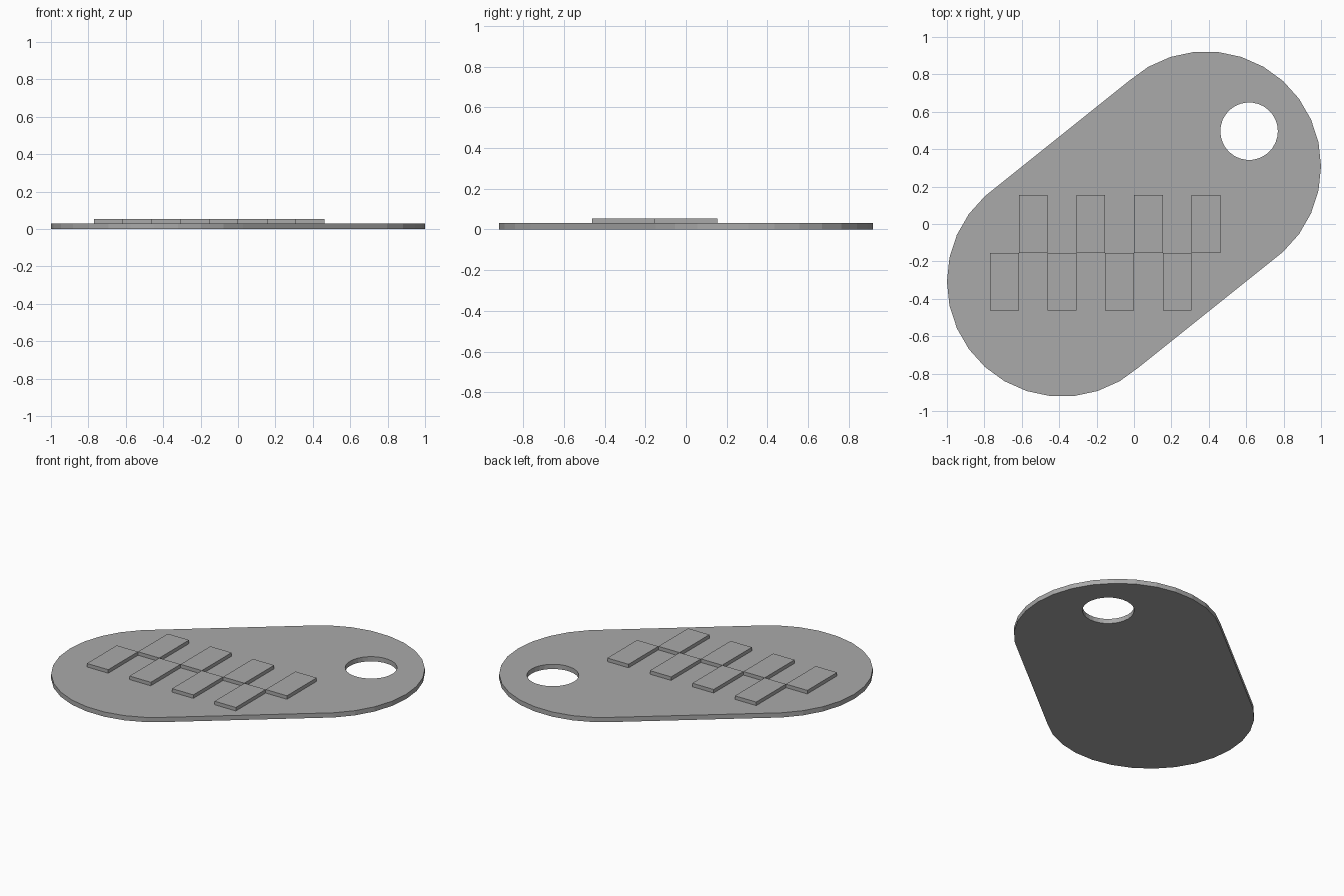
import bpy
import bmesh
from math import cos, sin, radians

if "Cube" in bpy.data.objects:
    bpy.data.objects.remove(bpy.data.objects["Cube"])

U = 2 / 26            # layout unit
PLATE_H = 0.4 * U
TILE_H = 0.3 * U

gray = bpy.data.materials.new("plain gray")
gray.use_nodes = True
gray.diffuse_color = (0.4, 0.4, 0.4, 1)
gray.node_tree.nodes["Principled BSDF"].inputs["Base Color"].default_value = (0.4, 0.4, 0.4, 1)


def arc(cx, cy, r, start, end):
    """Points every 12 degrees along an arc."""
    return [(cx + r * cos(radians(a)), cy + r * sin(radians(a)))
            for a in range(start, end + 1, 12)]


def slab(name, loops, z, height):
    """Flat solid from an outer loop and optional hole loops."""
    bm = bmesh.new()
    for loop in loops:
        verts = [bm.verts.new((x, y, z)) for x, y in loop]
        for a, b in zip(verts, verts[1:] + verts[:1]):
            bm.edges.new((a, b))
    bmesh.ops.triangle_fill(bm, edges=bm.edges[:], use_beauty=True)
    top = bmesh.ops.extrude_face_region(bm, geom=bm.faces[:], use_keep_orig=True)["geom"]
    bmesh.ops.translate(bm, vec=(0, 0, height),
                        verts=[v for v in top if isinstance(v, bmesh.types.BMVert)])
    bmesh.ops.recalc_face_normals(bm, faces=bm.faces[:])
    bmesh.ops.dissolve_limit(bm, angle_limit=0.01, verts=bm.verts[:], edges=bm.edges[:])
    mesh = bpy.data.meshes.new(name)
    bm.to_mesh(mesh)
    bm.free()
    mesh.materials.append(gray)
    obj = bpy.data.objects.new(name, mesh)
    bpy.context.collection.objects.link(obj)
    return obj


# Tag plate: two round ends joined by straight sides, with a ring hole
outline = arc(5 * U, 4 * U, 8 * U, -48, 132) + arc(-5 * U, -4 * U, 8 * U, 132, 312)
hole = arc(8 * U, 6.45 * U, 2 * U, 0, 348)
slab("tag_plate", [outline, hole], 0, PLATE_H)

# Raised tiles: two staggered rows of four
for row, (x0, y0) in {"back": (-8, -2), "front": (-10, -6)}.items():
    for i in range(4):
        x, y = (x0 + 4 * i) * U, y0 * U
        w, d = 2 * U, 4 * U
        slab(f"{row}_tile_{i + 1}",
             [[(x, y), (x + w, y), (x + w, y + d), (x, y + d)]], PLATE_H, TILE_H)
